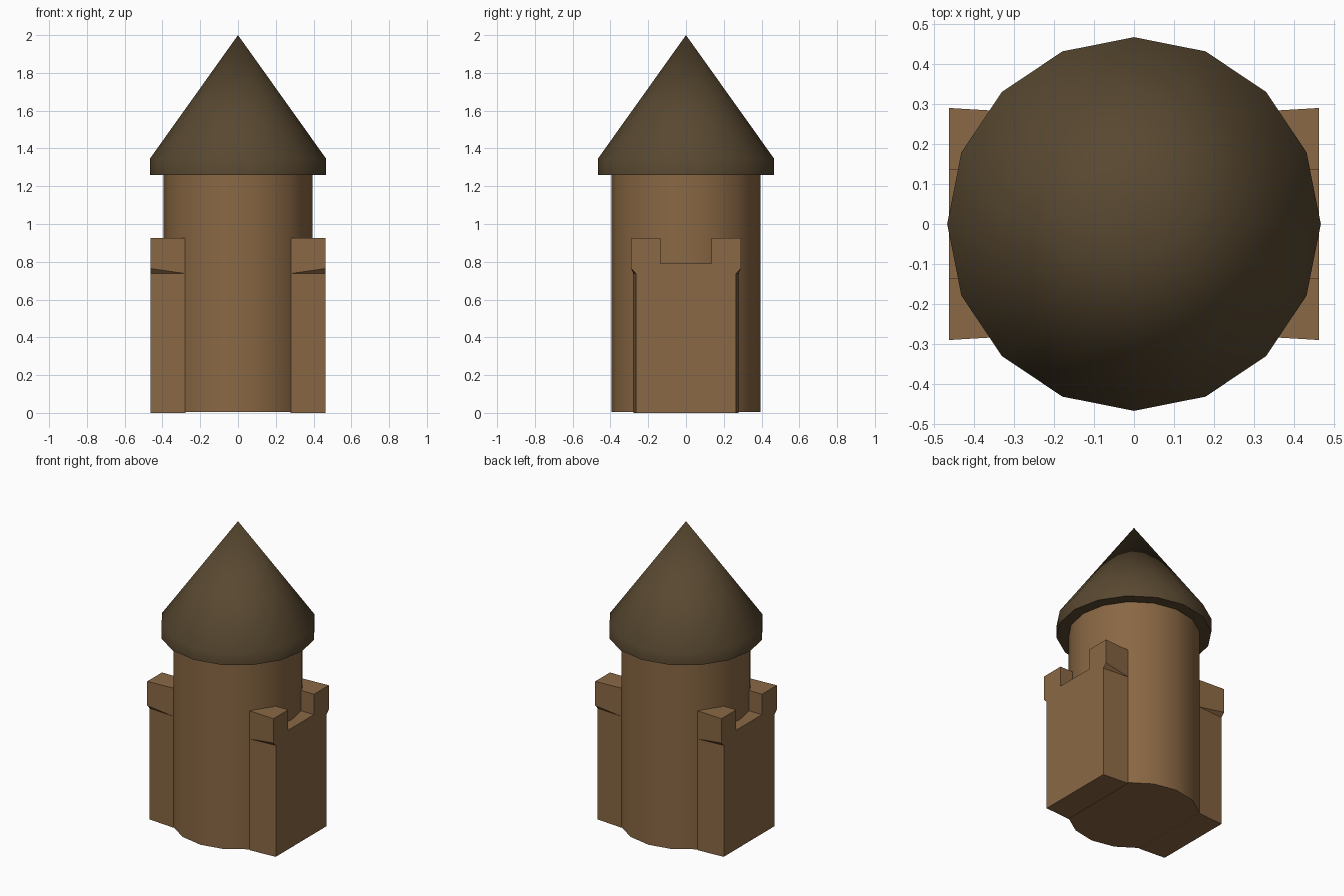
import bpy, bmesh, math

if "Cube" in bpy.data.objects:
    bpy.data.objects.remove(bpy.data.objects["Cube"])

def material(name, rgb):
    m = bpy.data.materials.new(name)
    m.diffuse_color = (*rgb, 1)
    m.use_nodes = True
    m.node_tree.nodes["Principled BSDF"].inputs["Base Color"].default_value = m.diffuse_color
    return m

WALL = material("brown wall", (0.254, 0.138, 0.058))
ROOF = material("dark brown roof", (0.098, 0.065, 0.030))
SIDES = 16

def finish(name, bm, mat, smooth):
    bmesh.ops.recalc_face_normals(bm, faces=bm.faces)
    me = bpy.data.meshes.new(name)
    bm.to_mesh(me)
    bm.free()
    me.materials.append(mat)
    ob = bpy.data.objects.new(name, me)
    bpy.context.collection.objects.link(ob)
    if smooth:
        bpy.ops.object.select_all(action='DESELECT')
        ob.select_set(True)
        bpy.context.view_layer.objects.active = ob
        bpy.ops.object.shade_smooth_by_angle(angle=math.radians(40))

def lathe(name, rings, mat, apex=None):
    """Stack of (radius, z) rings with a capped bottom and a flat or pointed top."""
    bm = bmesh.new()
    loops = []
    for r, z in rings:
        loops.append([bm.verts.new((r * math.cos(math.tau * i / SIDES),
                                    r * math.sin(math.tau * i / SIDES), z))
                      for i in range(SIDES)])
    bm.faces.new(loops[0])
    for a, b in zip(loops, loops[1:]):
        for i in range(SIDES):
            j = (i + 1) % SIDES
            bm.faces.new((a[i], a[j], b[j], b[i]))
    top = loops[-1]
    if apex is None:
        bm.faces.new(top)
    else:
        tip = bm.verts.new((0, 0, apex))
        for i in range(SIDES):
            bm.faces.new((top[i], top[(i + 1) % SIDES], tip))
    finish(name, bm, mat, True)

# Round tower and pointed roof with its rim
lathe("tower", [(0.395, 0.006), (0.395, 1.265)], WALL)
lathe("roof", [(0.467, 1.26), (0.467, 1.345)], ROOF, apex=2.0)

# Side walls: outer (y, z) outline with flared battlements, and the
# matching outline where the wall meets the tower
outer = [(-0.265, 0), (-0.265, 0.738), (-0.29, 0.764), (-0.29, 0.925), (-0.135, 0.925), (-0.135, 0.79)]
inner = [(-0.279, 0), (-0.279, 0.738), (-0.279, 0.738), (-0.279, 0.925), (-0.135, 0.925), (-0.135, 0.79)]

def mirrored(half):
    return half + [(-y, z) for y, z in reversed(half)]

for name, s in (("right_wall", 1), ("left_wall", -1)):
    bm = bmesh.new()
    a = [bm.verts.new((s * 0.463, y, z)) for y, z in mirrored(outer)]
    b = [bm.verts.new((s * 0.279, y, z)) for y, z in mirrored(inner)]
    n = len(a)
    bm.faces.new(a)
    bm.faces.new(b)
    for i in range(n):
        j = (i + 1) % n
        bm.faces.new((a[i], a[j], b[j], b[i]))
    bmesh.ops.remove_doubles(bm, verts=bm.verts, dist=0.0005)
    finish(name, bm, WALL, False)
